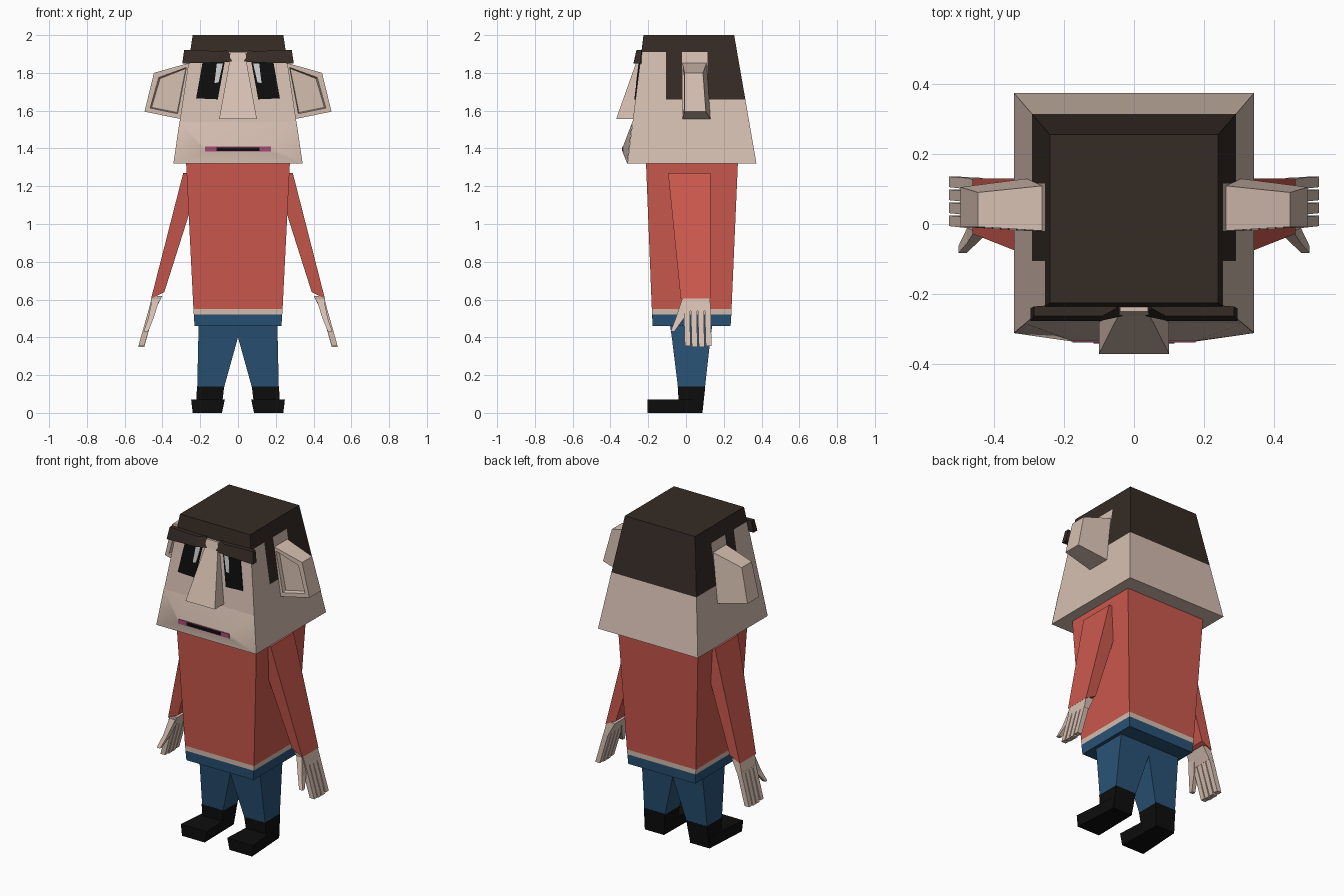
import bpy, bmesh
from mathutils import Vector

if "Cube" in bpy.data.objects:
    bpy.data.objects.remove(bpy.data.objects["Cube"])

COLORS = {
    "skin": (0.67, 0.52, 0.44, 1), "hair": (0.036, 0.024, 0.018, 1),
    "red": (0.60, 0.10, 0.075, 1), "blue": (0.022, 0.085, 0.18, 1),
    "black": (0.004, 0.004, 0.004, 1), "white": (0.6, 0.6, 0.6, 1),
    "lip": (0.35, 0.07, 0.18, 1),
}
MATS = {}
for key, col in COLORS.items():
    MATS[key] = bpy.data.materials.new(key)
    MATS[key].diffuse_color = col


def finish(name, bm, *mats):
    bmesh.ops.recalc_face_normals(bm, faces=bm.faces)
    me = bpy.data.meshes.new(name)
    bm.to_mesh(me)
    bm.free()
    for m in mats:
        me.materials.append(MATS[m])
    ob = bpy.data.objects.new(name, me)
    bpy.context.collection.objects.link(ob)
    return ob


def loft_bm(rings, side=1):
    """Closed solid through rings of equal point count."""
    bm = bmesh.new()
    vs = [[bm.verts.new((x * side, y, z)) for x, y, z in r] for r in rings]
    n = len(vs[0])
    for a, b in zip(vs, vs[1:]):
        for i in range(n):
            bm.faces.new((a[i], a[(i + 1) % n], b[(i + 1) % n], b[i]))
    bm.faces.new(vs[0])
    bm.faces.new(vs[-1])
    bmesh.ops.recalc_face_normals(bm, faces=bm.faces)
    return bm


def loft(name, rings, mat, side=1):
    return finish(name, loft_bm(rings, side), mat)


def rect(x0, x1, y0, y1, z):
    return [(x0, y0, z), (x1, y0, z), (x1, y1, z), (x0, y1, z)]


def face_y(z):
    """Depth of the sloping face front at a height."""
    return -0.31 + (z - 1.32) * 0.125


def plate(name, outline, out, mat, side=1, thick=0.02):
    """Flat shape lying on the sloping face."""
    front = [(x, face_y(z) - out, z) for x, z in outline]
    back = [(x, y + thick, z) for x, y, z in front]
    loft(name, [front, back], mat, side)


# Head: tapered block, cut along the hairline and coloured by region
bm = loft_bm([rect(-.342, .342, -.31, .373, 1.32), rect(-.24, .24, -.225, .255, 2.0)])
for co, no in (((0, 0, 1.66), (0, 0, 1)), ((0, 0, 1.91), (0, 0, 1)),
               ((0, -.105, 0), (0, 1, 0)), ((0, -.02, 0), (0, 1, 0)), ((0, .115, 0), (0, 1, 0))):
    bmesh.ops.bisect_plane(bm, geom=bm.verts[:] + bm.edges[:] + bm.faces[:],
                           plane_co=co, plane_no=no)
for f in bm.faces:
    c = f.calc_center_median()
    sideburn = c.z > 1.66 and -.105 < c.y < -.02
    back = c.z > 1.66 and c.y > .115
    f.material_index = int(c.z > 1.91 or sideburn or back)
finish("head_and_hair", bm, "skin", "hair")

# Smooth raised muzzle around the mouth
bm = bmesh.new()
outer = [(-.342, -.311, 1.32), (.342, -.311, 1.32), (.31, -.284, 1.54), (-.31, -.284, 1.54)]
inner = [(-.175, -.335, 1.38), (.175, -.335, 1.38), (.175, -.333, 1.412), (-.175, -.333, 1.412)]
o = [bm.verts.new(p) for p in outer]
n = [bm.verts.new(p) for p in inner]
for i in range(4):
    j = (i + 1) % 4
    bm.faces.new((o[i], o[j], n[j], n[i]))
bm.faces.new(n)
for f in bm.faces:
    f.smooth = True
finish("muzzle", bm, "skin")

# Mouth
loft("lips", [rect(-.175, .175, -.338, -.31, 1.383), rect(-.175, .175, -.337, -.31, 1.41)], "lip")
loft("mouth_gap", [rect(-.115, .115, -.34, -.31, 1.387), rect(-.115, .115, -.339, -.31, 1.406)], "black")

# Nose
loft("nose", [rect(-.10, .10, -.37, -.27, 1.555), rect(-.045, .045, -.262, -.23, 1.86),
              rect(-.04, .04, -.25, -.22, 1.91)], "skin")

for s, tag in ((1, "right"), (-1, "left")):
    # Slanted eye with highlight, and brow
    plate("eye_" + tag, [(.07, 1.86), (.185, 1.87), (.222, 1.665), (.107, 1.66)], .006, "black", s)
    plate("eye_shine_" + tag, [(.08, 1.85), (.112, 1.85), (.125, 1.745), (.103, 1.75)], .008, "white", s)
    loft("brow_" + tag, [[(.03, -.262, 1.86), (.05, -.24, 1.92), (.05, -.22, 1.92), (.03, -.22, 1.86)],
                         [(.10, -.277, 1.855), (.09, -.262, 1.915), (.09, -.22, 1.915), (.10, -.22, 1.855)],
                         [(.295, -.277, 1.85), (.285, -.262, 1.922), (.285, -.235, 1.922), (.295, -.24, 1.85)]],
         "hair", s)

    # Ear: flaring block with a recessed front
    bm = loft_bm([[(.25, -.02, 1.855), (.25, .11, 1.855), (.30, .13, 1.555), (.30, -.02, 1.555)],
                  [(.445, -.008, 1.80), (.445, .09, 1.80), (.495, .105, 1.595), (.495, -.008, 1.595)]], s)
    front = min(bm.faces, key=lambda f: f.calc_center_median().y)
    bmesh.ops.inset_region(bm, faces=[front], thickness=.035, depth=0)
    bmesh.ops.inset_region(bm, faces=[front], thickness=.008, depth=-.025)
    finish("ear_" + tag, bm, "skin")

    # Sleeve
    loft("sleeve_" + tag, [rect(.19, .29, -.095, .13, 1.27),
                           [(.39, -.028, .64), (.46, -.028, .605), (.46, .13, .605), (.39, .13, .64)]],
         "red", s)

    # Hand: palm, four fingers, thumb
    loft("palm_" + tag, [rect(.40, .455, -.022, .125, .62), rect(.442, .474, -.012, .132, .54)], "skin", s)
    for k in range(4):
        y = -.012 + k * .037
        tip = .35 if k in (1, 2) else .355
        loft(f"finger_{k}_{tag}", [rect(.44, .472, y, y + .032, .55),
                                   rect(.496, .527, y + .006, y + .036, tip)], "skin", s)
    loft("thumb_" + tag, [rect(.415, .455, -.022, .03, .60), rect(.448, .476, -.055, -.012, .50),
                          rect(.476, .50, -.082, -.062, .43)], "skin", s)

    # Trouser leg
    loft("leg_" + tag, [rect(.0, .208, -.085, .14, .47), rect(.0, .21, -.075, .13, .40),
                        rect(.075, .216, -.042, .10, .13)], "blue", s)

    # Boot shaft and foot
    loft("boot_shaft_" + tag, [rect(.073, .218, -.044, .102, .14), rect(.09, .22, -.035, .087, .0)], "black", s)
    loft("boot_foot_" + tag, [[(.07, -.205, .07), (.248, -.205, .07), (.24, -.205, 0), (.085, -.205, 0)],
                              [(.085, .086, .07), (.222, .09, .07), (.222, .086, 0), (.09, .086, 0)]],
         "black", s)

# Torso: shirt, bare strip, waistband
shirt = rect(-.236, .236, -.181, .241, .55)
strip = rect(-.234, .234, -.18, .24, .52)
loft("shirt", [rect(-.275, .275, -.212, .275, 1.33), shirt], "red")
loft("bare_strip", [shirt, strip], "skin")
loft("waistband", [strip, rect(-.23, .23, -.176, .236, .46)], "blue")

for m in bpy.data.materials:
    if m.users and not m.is_grease_pencil:
        m.use_nodes = True
        m.node_tree.nodes["Principled BSDF"].inputs["Base Color"].default_value = m.diffuse_color
